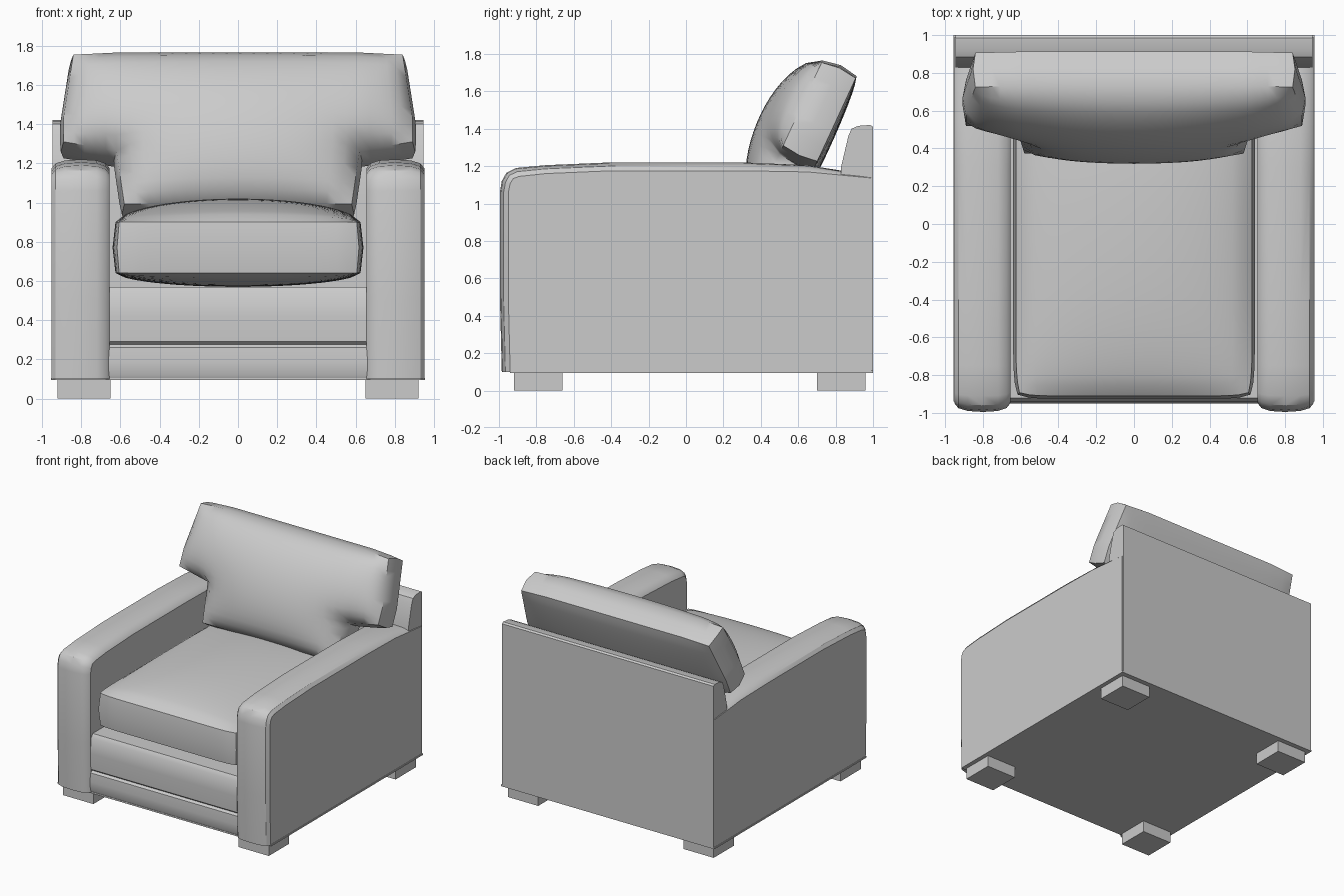
import bpy, bmesh
from mathutils import Vector

if "Cube" in bpy.data.objects:
    bpy.data.objects.remove(bpy.data.objects["Cube"])

fabric = bpy.data.materials.new("grey upholstery")
fabric.diffuse_color = (0.6, 0.6, 0.6, 1)
fabric.use_nodes = True
fabric.node_tree.nodes["Principled BSDF"].inputs["Base Color"].default_value = fabric.diffuse_color


def make(name, verts, faces):
    me = bpy.data.meshes.new(name)
    me.from_pydata([tuple(v) for v in verts], [], faces)
    bm = bmesh.new()
    bm.from_mesh(me)
    bmesh.ops.recalc_face_normals(bm, faces=bm.faces)
    bm.to_mesh(me)
    bm.free()
    me.materials.append(fabric)
    ob = bpy.data.objects.new(name, me)
    bpy.context.collection.objects.link(ob)
    return ob


def loft(name, rings):
    """Skin closed rings of equal length and cap both ends."""
    n, m = len(rings[0]), len(rings)
    faces = [(r * n + i, r * n + (i + 1) % n, (r + 1) * n + (i + 1) % n, (r + 1) * n + i)
             for r in range(m - 1) for i in range(n)]
    faces += [list(range(n))[::-1], list(range((m - 1) * n, m * n))]
    return make(name, [p for ring in rings for p in ring], faces)


def box(name, x0, x1, y0, y1, z0, z1):
    return loft(name, [[(x0, y0, z), (x1, y0, z), (x1, y1, z), (x0, y1, z)] for z in (z0, z1)])


def pillow(name, nu, nv, keep, pos, place, thick, crown, back_crown, power, bulge):
    """Two crowned panels joined by a slightly bulging side wall."""
    cells = [(i, j) for i in range(nu) for j in range(nv) if keep(i, j)]
    quads = [[(i, j), (i + 1, j), (i + 1, j + 1), (i, j + 1)] for i, j in cells]
    edges = {(q[k], q[(k + 1) % 4]) for q in quads for k in range(4)}
    rim = [e for e in edges if (e[1], e[0]) not in edges]
    rim_pts = {p for e in rim for p in e}
    pts = sorted({p for q in quads for p in q})
    inner = [p for p in pts if p not in rim_pts]
    # inflate: relax a membrane pinned along the seam
    h = {p: 0.0 for p in pts}
    for _ in range(400):
        for i, j in inner:
            h[i, j] = (h[i - 1, j] + h[i + 1, j] + h[i, j - 1] + h[i, j + 1]) / 4 + 1
    top = max(h.values())
    h = {p: (v / top) ** power for p, v in h.items()}
    p2 = {p: Vector(pos(*p)) for p in pts}
    centre = sum(p2.values(), Vector((0, 0))) / len(pts)
    normal = {p: Vector((0, 0)) for p in rim_pts}
    area = sum(p2[a].x * p2[b].y - p2[b].x * p2[a].y for a, b in rim)
    s = 1 if area > 0 else -1
    for a, b in rim:
        d = (p2[b] - p2[a]).normalized()
        for p in (a, b):
            normal[p] += Vector((d.y, -d.x)) * s
    verts, ids = [], {}

    def add(key, q, w):
        ids[key] = len(verts)
        verts.append(place(q.x, q.y, w))
    for p in pts:
        add((0, p), p2[p], -crown * h[p])
        add((2, p), p2[p], thick + back_crown * h[p])
        if p in rim_pts:
            add((1, p), p2[p] + normal[p].normalized() * bulge, thick / 2)
    faces = [[ids[0, p] for p in q] for q in quads]
    faces += [[ids[2, p] for p in reversed(q)] for q in quads]
    for k in (0, 1):
        faces += [[ids[k, b], ids[k, a], ids[k + 1, a], ids[k + 1, b]] for a, b in rim]
    return make(name, verts, faces)


# Arms: side profile (y, z, front inset factor, top inset factor) swept across x
arm = [(-0.985, 0.1, 1, 0), (-0.995, 0.5, 1, 0), (-0.995, 1.06, 1, 0), (-0.985, 1.12, 1, .3),
       (-0.96, 1.165, .8, .7), (-0.91, 1.19, .4, 1), (-0.75, 1.205, 0, 1), (-0.4, 1.22, 0, 1),
       (0.3, 1.22, 0, 1), (0.65, 1.205, 0, .8), (0.99, 1.15, 0, .3), (0.99, 0.1, 0, 0)]
across = [(0.655, .045), (0.675, .02), (0.72, .005), (0.8, 0), (0.88, .005), (0.93, .02), (0.95, .045)]
for side, label in ((-1, "left"), (1, "right")):
    loft(label + "_arm", [[(side * x, y + s * fy, z - s * fz) for y, z, fy, fz in arm]
                          for x, s in across])

# Back frame with a rolled front edge
back = [(1, 0.1), (1, 1.41), (0.985, 1.42), (0.92, 1.415), (0.885, 1.4), (0.868, 1.36),
        (0.83, 1.2), (0.82, 1.0), (0.82, 0.1)]
loft("back_frame", [[(x, y, z) for y, z in back] for x in (-0.946, 0.946)])

# Base rail with two padded bands
base = [(-0.935, 0.1), (-0.945, 0.12), (-0.95, 0.19), (-0.945, 0.26), (-0.928, 0.275),
        (-0.945, 0.29), (-0.95, 0.42), (-0.942, 0.54), (-0.92, 0.57), (0.85, 0.57), (0.85, 0.1)]
loft("base_rail", [[(x, y, z) for y, z in base] for x in (-0.67, 0.67)])
box("bottom_panel", -0.955, 0.955, -0.94, 1.0, 0.094, 0.106)

# Feet
for sx, label in ((-1, "left"), (1, "right")):
    for y, end in ((-0.92, "front"), (0.7, "rear")):
        box(f"{end}_{label}_foot", sx * 0.65, sx * 0.92, y, y + 0.26, 0, 0.1)


# Seat cushion
def seat_pos(i, j):
    a, b = i / 12 - 1, j / 16 - 1
    return 0.625 * a * (1 - .03 * b ** 12), -0.05 + 0.86 * b * (1 - .02 * a ** 12)


pillow("seat_cushion", 24, 32, lambda i, j: True, seat_pos,
       lambda u, v, w: (u, v, 0.9 - w), 0.26, 0.12, 0.07, 0.6, 0.015)


# T-shaped back cushion, leaning back
def back_pos(i, j):
    k, t, v = i - 14, min(1, j / 11), -0.05 * j
    if abs(k) <= 9:
        return k / 9 * (0.62 - 0.04 * max(0, j - 11) / 6), v
    e = (abs(k) - 9) / 5
    x = 0.62 + e * (0.22 + 0.05 * min(1, t * 1.4))
    return (x if k > 0 else -x), v + 0.05 * e * t - 0.012 * e * (1 - t)


pillow("back_cushion", 28, 17, lambda i, j: j < 11 or 5 <= i < 23, back_pos,
       lambda u, v, w: (u, 0.73 + 0.42 * v + 0.91 * w, 1.765 + 0.91 * v - 0.42 * w),
       0.2, 0.18, 0.03, 0.62, 0.018)

# Smooth padding with crisp seams
bpy.ops.object.select_all(action='SELECT')
bpy.context.view_layer.objects.active = bpy.data.objects["seat_cushion"]
bpy.ops.object.shade_smooth_by_angle(angle=0.6)
